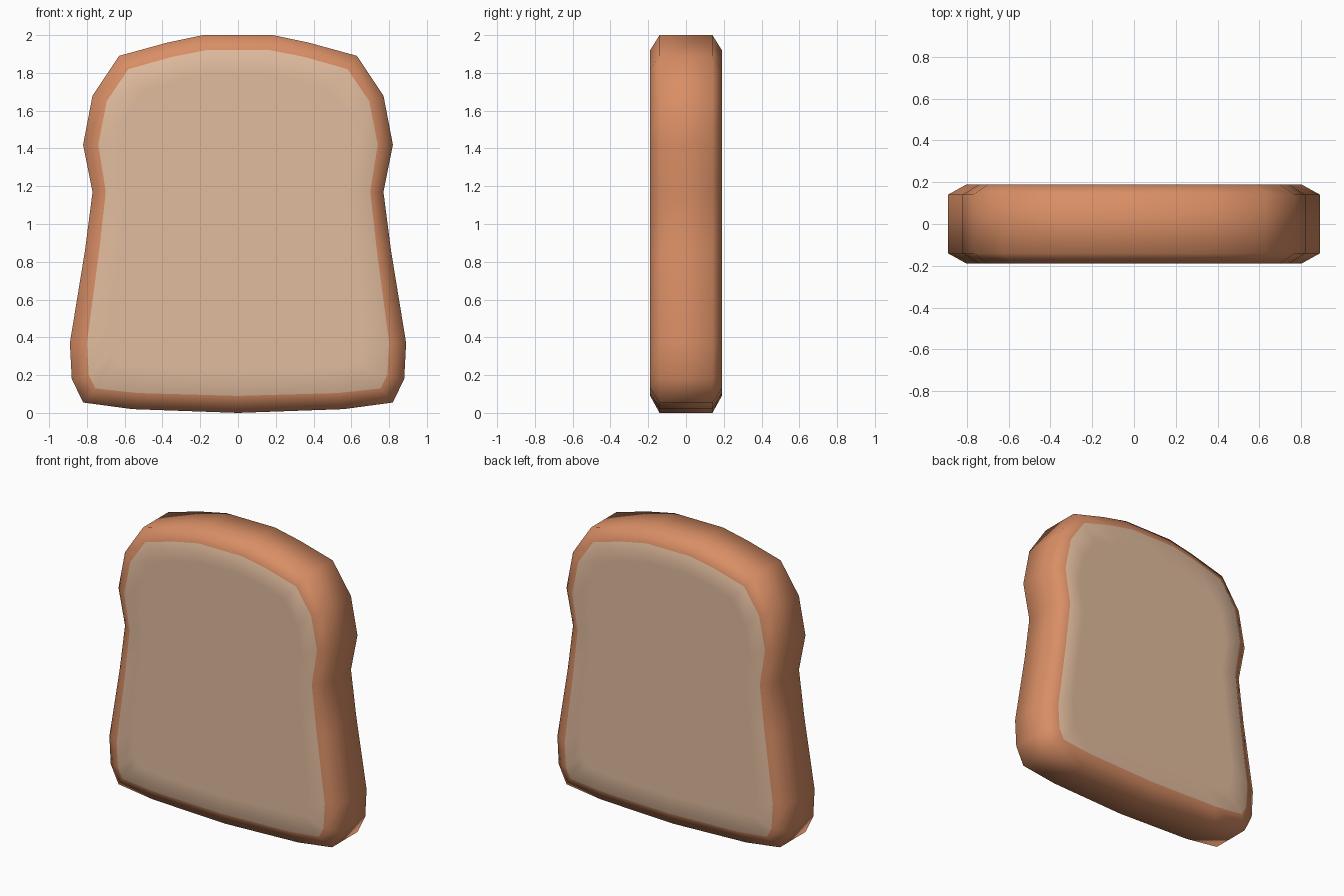
import bpy, bmesh

if "Cube" in bpy.data.objects:
    bpy.data.objects.remove(bpy.data.objects["Cube"])

# Right half of the outline (x, z), bottom centre to top: crust edge and bread edge
CRUST = [(0, 0), (0.56, 0.02), (0.82, 0.055), (0.88, 0.18), (0.89, 0.37),
         (0.81, 0.86), (0.77, 1.17), (0.82, 1.42), (0.77, 1.68),
         (0.63, 1.89), (0.375, 1.96), (0.185, 2.0)]
BREAD = [(0, 0.09), (0.53, 0.105), (0.755, 0.13), (0.79, 0.20), (0.80, 0.37),
         (0.735, 0.86), (0.70, 1.17), (0.74, 1.42), (0.695, 1.65),
         (0.58, 1.82), (0.35, 1.885), (0.17, 1.92)]
CORE = [(x * 0.84, 1.0 + (z - 1.0) * 0.86) for x, z in BREAD]


def material(name, rgb):
    m = bpy.data.materials.new(name)
    m.diffuse_color = (*rgb, 1)
    m.use_nodes = True
    m.node_tree.nodes["Principled BSDF"].inputs["Base Color"].default_value = m.diffuse_color
    return m


def ring(bm, half, y):
    pts = half + [(-x, z) for x, z in reversed(half) if x > 0]
    return [bm.verts.new((x, y, z)) for x, z in pts]


def bridge(bm, a, b, mat):
    n = len(a)
    for i in range(n):
        j = (i + 1) % n
        bm.faces.new((a[i], a[j], b[j], b[i])).material_index = mat


# Slice: rings lofted from front to back, crust around the sides, bread on the faces
bm = bmesh.new()
layers = [(CORE, -0.19), (BREAD, -0.19), (CRUST, -0.14),
          (CRUST, 0.14), (BREAD, 0.19), (CORE, 0.19)]
rings = [ring(bm, half, y) for half, y in layers]
for k, mat in enumerate((1, 0, 0, 0, 1)):
    bridge(bm, rings[k], rings[k + 1], mat)
for r in (rings[0], rings[-1]):
    bm.faces.new(r).material_index = 1
bmesh.ops.recalc_face_normals(bm, faces=bm.faces)
for f in bm.faces:
    f.smooth = True

mesh = bpy.data.meshes.new("bread_slice")
bm.to_mesh(mesh)
bm.free()
mesh.materials.append(material("crust_brown", (0.69, 0.27, 0.13)))
mesh.materials.append(material("bread_beige", (0.75, 0.50, 0.34)))
slice_obj = bpy.data.objects.new("bread_slice", mesh)
bpy.context.collection.objects.link(slice_obj)
